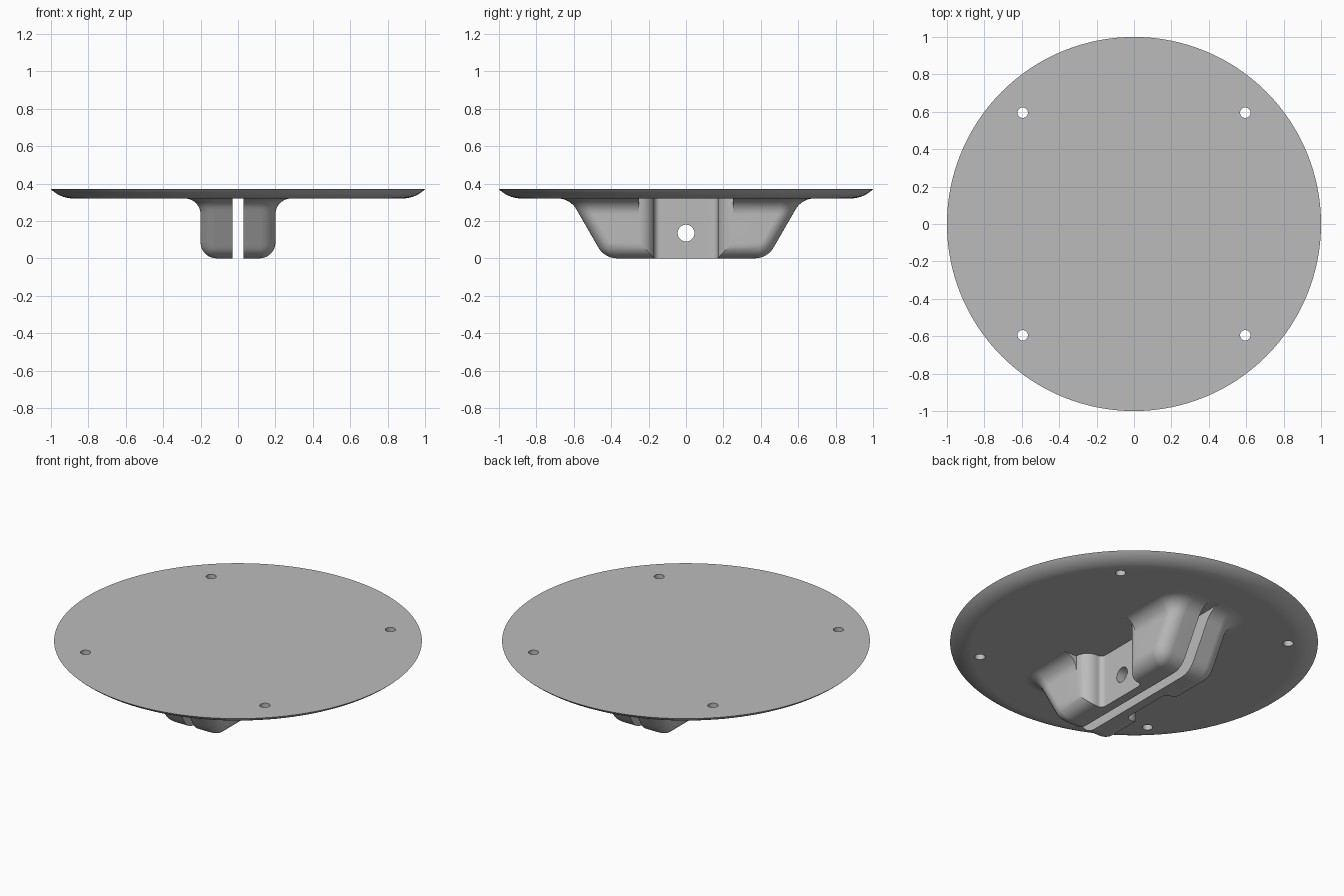
import bpy, bmesh
from math import sin, cos, tan, atan, pi, sqrt, radians
from mathutils import Matrix

if "Cube" in bpy.data.objects:
    bpy.data.objects.remove(bpy.data.objects["Cube"], do_unlink=True)

grey = bpy.data.materials.new("plain_grey")
grey.use_nodes = True
COLOR = (0.5, 0.5, 0.5, 1)
grey.diffuse_color = COLOR
grey.node_tree.nodes["Principled BSDF"].inputs["Base Color"].default_value = COLOR

TOP, UNDER = 0.37, 0.32      # plate heights
HALF_W, HALF_L = 0.2, 0.435  # lug half sizes at the ground


def loft(name, rings):
    """Closed solid through rings of equal point count."""
    bm = bmesh.new()
    loops = [[bm.verts.new(p) for p in ring] for ring in rings]
    n = len(loops[0])
    for a, b in zip(loops, loops[1:]):
        for i in range(n):
            j = (i + 1) % n
            bm.faces.new((a[i], a[j], b[j], b[i]))
    bm.faces.new(loops[0][::-1])
    bm.faces.new(loops[-1])
    bmesh.ops.recalc_face_normals(bm, faces=bm.faces)
    mesh = bpy.data.meshes.new(name)
    bm.to_mesh(mesh)
    bm.free()
    mesh.materials.append(grey)
    obj = bpy.data.objects.new(name, mesh)
    bpy.context.collection.objects.link(obj)
    return obj


def prism(name, outline, z0, z1):
    return loft(name, [[(x, y, z) for x, y in outline] for z in (z0, z1)])


def circle(r, n, cx=0, cy=0):
    return [(cx + r * cos(2 * pi * i / n), cy + r * sin(2 * pi * i / n)) for i in range(n)]


def arc(cx, cy, r, a0, a1, n=8):
    return [(cx + r * cos(radians(a0 + (a1 - a0) * i / n)),
             cy + r * sin(radians(a0 + (a1 - a0) * i / n))) for i in range(n + 1)]


def cut(obj, cutters):
    """Subtract the cutters, bake the result and shade it."""
    for c in cutters:
        m = obj.modifiers.new(c.name, "BOOLEAN")
        m.operation, m.solver, m.object = "DIFFERENCE", "EXACT", c
    bpy.context.view_layer.update()
    baked = bpy.data.meshes.new_from_object(obj.evaluated_get(bpy.context.evaluated_depsgraph_get()))
    obj.modifiers.clear()
    obj.data = baked
    for c in cutters:
        bpy.data.objects.remove(c, do_unlink=True)
    bpy.ops.object.select_all(action="DESELECT")
    obj.select_set(True)
    bpy.context.view_layer.objects.active = obj
    bpy.ops.object.shade_smooth_by_angle(angle=radians(30))
    obj.modifiers.new("even_shading", "WEIGHTED_NORMAL").keep_sharp = True


# Round plate with a curved lower rim and four screw holes
R = 0.169
rim = [(r, z) for r, z in arc(0.88, UNDER + R, R, -90, -45.2, 10)][:-1] + [(1, TOP)]
plate = loft("round_plate", [[(x, y, z) for x, y in circle(r, 128)] for r, z in rim])
cut(plate, [prism("screw_hole", circle(0.028, 32, sx * 0.595, sy * 0.595), 0.2, 0.5)
            for sx in (-1, 1) for sy in (-1, 1)])


def half_size(z, base, slope, r):
    """Half size of the lug at height z: rounded foot, sloped wall, flared top."""
    phi = atan(slope)
    t = r * tan((pi / 2 - phi) / 2)
    band = r * (1 - sin(phi))
    if z < band:
        return base - t + sqrt(r * r - (r - z) ** 2)
    if z > UNDER - band:
        return base + slope * UNDER + t - sqrt(max(0, r * r - (z - UNDER + r) ** 2))
    return base + slope * z


def lug_ring(z):
    hx = half_size(z, HALF_W, 0, 0.085)
    hy = half_size(z, HALF_L, 0.577, 0.115)
    r = max(0.01, 0.08 + hx - HALF_W)
    pts = []
    for k, (sx, sy) in enumerate([(1, 1), (-1, 1), (-1, -1), (1, -1)]):
        pts += arc(sx * (hx - r), sy * (hy - r), r, 90 * k, 90 * k + 90, 8)
    return [(x, y, z) for x, y in pts]


# Lug under the plate, with heights packed closely at the two roundings
foot = [0.085 * (1 - cos(pi / 2 * i / 10)) for i in range(11)]
heights = foot + [0.13, 0.19] + [UNDER - z for z in reversed(foot)]
lug = loft("split_lug", [lug_ring(z) for z in heights])

# Slot, side recesses and cross pin hole
slot = prism("slot", [(-0.03, -1), (0.03, -1), (0.03, 1), (-0.03, 1)], -0.1, 0.5)
side = arc(0.115, 0.14, 0.03, 180, 90) + arc(0.12, 0.25, 0.08, -90, 0) + [(0.5, 0.25)]
outline = side + [(x, -y) for x, y in reversed(side)]
recesses = [prism("recess", [(s * x, y) for x, y in outline], -0.1, 0.5) for s in (-1, 1)]
pin_hole = prism("pin_hole", circle(0.045, 48), -0.5, 0.5)
pin_hole.matrix_world = Matrix.Translation((0, 0, 0.135)) @ Matrix.Rotation(pi / 2, 4, "Y")
cut(lug, [slot, pin_hole] + recesses)
